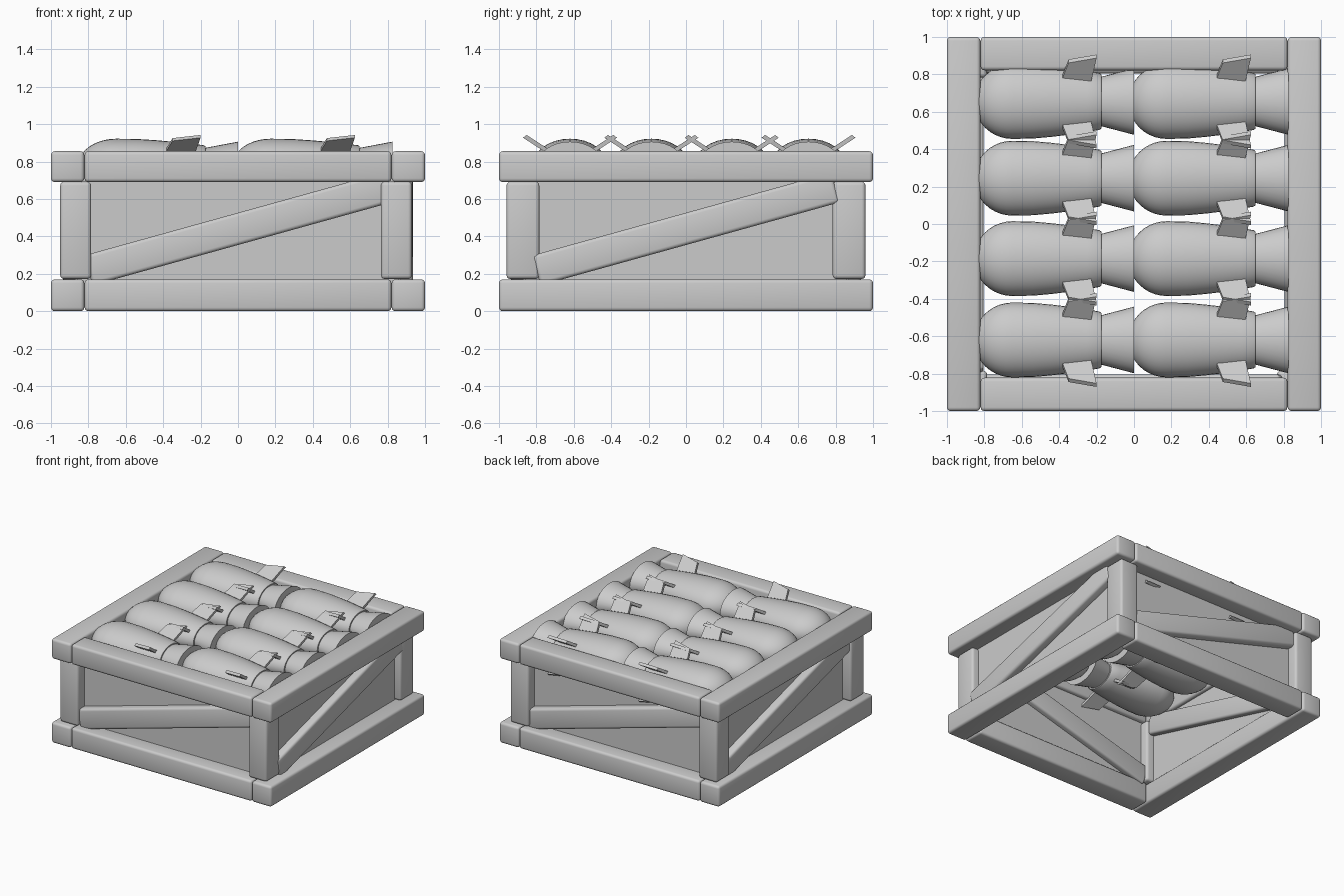
import bpy, bmesh, math
from mathutils import Matrix, Vector

if "Cube" in bpy.data.objects:
    bpy.data.objects.remove(bpy.data.objects["Cube"])


def finish(name, bm, mat=Matrix.Identity(4), smooth=False):
    bmesh.ops.recalc_face_normals(bm, faces=bm.faces)
    me = bpy.data.meshes.new(name)
    bm.to_mesh(me)
    bm.free()
    ob = bpy.data.objects.new(name, me)
    ob.matrix_world = mat
    bpy.context.collection.objects.link(ob)
    if smooth:
        bpy.ops.object.select_all(action='DESELECT')
        bpy.context.view_layer.objects.active = ob
        ob.select_set(True)
        bpy.ops.object.shade_smooth_by_angle(angle=math.radians(35))
    return ob


def beam(name, center, size, rot=Matrix.Identity(4), bevel=0.02):
    bm = bmesh.new()
    bmesh.ops.create_cube(bm, size=1)
    bmesh.ops.scale(bm, vec=size, verts=bm.verts)
    if bevel:
        bmesh.ops.bevel(bm, geom=bm.edges[:], offset=bevel, segments=3,
                        profile=0.5, affect='EDGES')
    return finish(name, bm, Matrix.Translation(center) @ rot, smooth=bool(bevel))


# Crate frame: top and bottom rails
for level, z0, z1 in (("bottom", 0.0, 0.17), ("top", 0.69, 0.855)):
    z, h = (z0 + z1) / 2, z1 - z0
    for s, side, end in ((-1, "left", "front"), (1, "right", "back")):
        beam(f"{level}_rail_{side}", (s * 0.911, 0, z), (0.178, 2, h))
        beam(f"{level}_rail_{end}", (0, s * 0.911, z), (1.64, 0.178, h))

# Corner posts
for x in (-0.868, 0.847):
    for y in (-0.872, 0.872):
        beam("corner_post", (x, y, 0.432), (0.165, 0.175, 0.52))

# Side panels and diagonal braces, one set per side
for i, side in enumerate(("front", "right", "back", "left")):
    turn = Matrix.Rotation(i * math.pi / 2, 4, 'Z')
    beam(f"panel_{side}", turn @ Vector((0, -0.862, 0.43)),
         (1.72, 0.02, 0.6), turn, bevel=0)
    beam(f"brace_{side}", turn @ Vector((0, -0.87, 0.44)), (1.66, 0.13, 0.166),
         turn @ Matrix.Rotation(math.radians(-15.5), 4, 'Y'))

# Shell profile along x: rounded nose, tapering body, flared tail
PROFILE = [(-0.65 - 0.205 * math.cos(a), 0.2 * math.sin(a))
           for a in (math.radians(9 * k) for k in range(11))]
PROFILE += [(-0.54, 0.198), (-0.44, 0.189), (-0.35, 0.178), (-0.25, 0.163),
            (-0.185, 0.152), (-0.175, 0.145), (-0.175, 0.132), (0, 0.178), (0, 0)]


def shell(x, y):
    squash = Matrix.Translation((x, y, 0.778)) @ Matrix.Diagonal((1, 1, 0.72, 1))
    bm = bmesh.new()
    vs = [bm.verts.new((px, 0, pr)) for px, pr in PROFILE]
    es = [bm.edges.new(e) for e in zip(vs, vs[1:])]
    bmesh.ops.spin(bm, geom=vs + es, cent=(0, 0, 0), axis=(1, 0, 0),
                   angle=2 * math.pi, steps=32)
    bmesh.ops.remove_doubles(bm, verts=bm.verts, dist=1e-4)
    finish("shell_body", bm, squash, smooth=True)
    # Four swept tail fins
    bm = bmesh.new()
    for sy in (-1, 1):
        for sz in (-1, 1):
            a = math.radians(42)
            radial = Vector((0, sy * math.cos(a), sz * math.sin(a)))
            across = Vector((0, -sz * math.sin(a), sy * math.cos(a))) * 0.014
            pts = [Vector((fx, 0, 0)) + radial * r for fx, r in
                   ((-0.40, 0.12), (-0.35, 0.29), (-0.20, 0.325), (-0.235, 0.12))]
            f = bm.faces.new([bm.verts.new(p - across) for p in pts])
            top = bmesh.ops.extrude_face_region(bm, geom=[f])["geom"]
            bmesh.ops.translate(bm, vec=across * 2, verts=[
                g for g in top if isinstance(g, bmesh.types.BMVert)])
            # keep the starting face as the closing cap
            if not f.is_valid:
                bmesh.ops.holes_fill(bm, edges=bm.edges)
    finish("shell_fins", bm, squash)


# Two columns of four shells
for x in (0, 0.825):
    for y in (-0.62, -0.185, 0.245, 0.655):
        shell(x, y)
